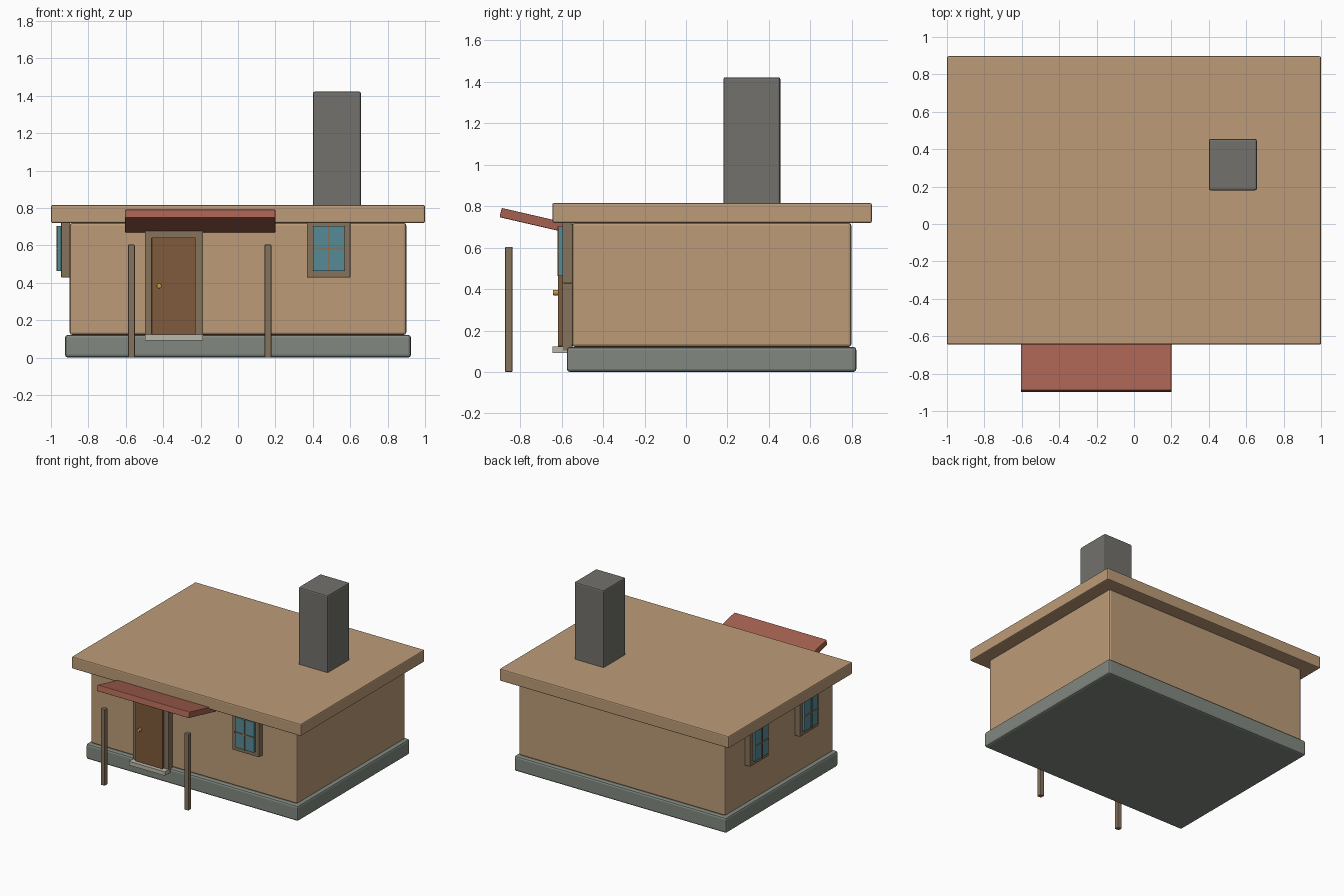
import bpy
import bmesh
from math import radians
from mathutils import Matrix, Vector

if "Cube" in bpy.data.objects:
    bpy.data.objects.remove(bpy.data.objects["Cube"])


def material(name, r, g, b):
    m = bpy.data.materials.new(name)
    m.diffuse_color = (r, g, b, 1)
    m.use_nodes = True
    m.node_tree.nodes["Principled BSDF"].inputs["Base Color"].default_value = m.diffuse_color
    return m


CLAY = material("clay", 0.51, 0.33, 0.19)
STONE = material("stone", 0.22, 0.25, 0.215)
BRICK = material("dark_stone", 0.17, 0.165, 0.15)
RED = material("red_tile", 0.38, 0.12, 0.08)
WOOD = material("weathered_wood", 0.24, 0.17, 0.107)
DOOR = material("door_wood", 0.21, 0.105, 0.045)
GLASS = material("glass", 0.095, 0.26, 0.305)
STEP = material("pale_stone", 0.5, 0.48, 0.4)
BRASS = material("brass", 0.6, 0.33, 0.06)


def finish(name, bm, mat, matrix, bevel):
    me = bpy.data.meshes.new(name)
    bm.to_mesh(me)
    bm.free()
    me.materials.append(mat)
    ob = bpy.data.objects.new(name, me)
    ob.matrix_world = matrix
    bpy.context.collection.objects.link(ob)
    if bevel:
        mod = ob.modifiers.new("bevel", "BEVEL")
        mod.width = bevel
        mod.segments = 2
    return ob


def box(name, x, y, z, mat, bevel=0.0, matrix=Matrix()):
    """Box from (min, max) ranges, optionally placed by a matrix."""
    lo, hi = Vector((x[0], y[0], z[0])), Vector((x[1], y[1], z[1]))
    bm = bmesh.new()
    bmesh.ops.create_cube(bm, size=1)
    bmesh.ops.scale(bm, vec=hi - lo, verts=bm.verts)
    return finish(name, bm, mat, matrix @ Matrix.Translation((lo + hi) / 2), bevel)


# House body
box("foundation", (-0.925, 0.925), (-0.575, 0.822), (0, 0.121), STONE, 0.015)
box("walls", (-0.9, 0.9), (-0.55, 0.798), (0.121, 0.72), CLAY, 0.014)
box("roof_slab", (-1, 1), (-0.645, 0.897), (0.72, 0.815), CLAY, 0.008)
box("chimney", (0.4, 0.657), (0.18, 0.455), (0.78, 1.422), BRICK, 0.01)

# Awning tilted up towards the front, with two posts
tilt = Matrix.Translation((-0.202, -0.725, 0.73)) @ Matrix.Rotation(radians(-13), 4, "X")
box("awning", (-0.402, 0.402), (-0.174, 0.174), (-0.023, 0.023), RED, 0.004, tilt)
for side, px in (("left", -0.57), ("right", 0.16)):
    box(f"{side}_awning_post", (px - 0.018, px + 0.018), (-0.873, -0.837),
        (0, 0.604), WOOD, 0.005)

# Door with frame, step and knob
box("door_frame", (-0.498, -0.187), (-0.597, -0.548), (0.1, 0.68), WOOD, 0.004)
box("door", (-0.462, -0.226), (-0.618, -0.59), (0.123, 0.642), DOOR, 0.004)
box("door_step", (-0.498, -0.187), (-0.645, -0.555), (0.092, 0.123), STEP)
bm = bmesh.new()
bmesh.ops.create_cone(bm, cap_ends=True, segments=16, radius1=0.013, radius2=0.013, depth=0.03)
finish("door_knob", bm, BRASS,
       Matrix.Translation((-0.422, -0.627, 0.383)) @ Matrix.Rotation(radians(90), 4, "X"), 0.002)


def window(name, x, y, angle):
    """Window on a wall; at angle 0 it faces -y."""
    m = Matrix.Translation((x, y, 0.583)) @ Matrix.Rotation(radians(angle), 4, "Z")
    box(name + "_frame", (-0.116, 0.116), (-0.046, 0.002), (-0.155, 0.155), WOOD, 0.004, m)
    box(name + "_glass", (-0.084, 0.084), (-0.065, -0.04), (-0.12, 0.12), GLASS, 0.003, m)
    box(name + "_upright_bar", (-0.005, 0.005), (-0.071, -0.05), (-0.12, 0.12), WOOD, 0, m)
    box(name + "_cross_bar", (-0.084, 0.084), (-0.07, -0.05), (-0.005, 0.005), WOOD, 0, m)


window("front_window", 0.485, -0.55, 0)
window("left_rear_window", -0.9, 0.435, -90)
window("left_front_window", -0.9, -0.185, -90)
